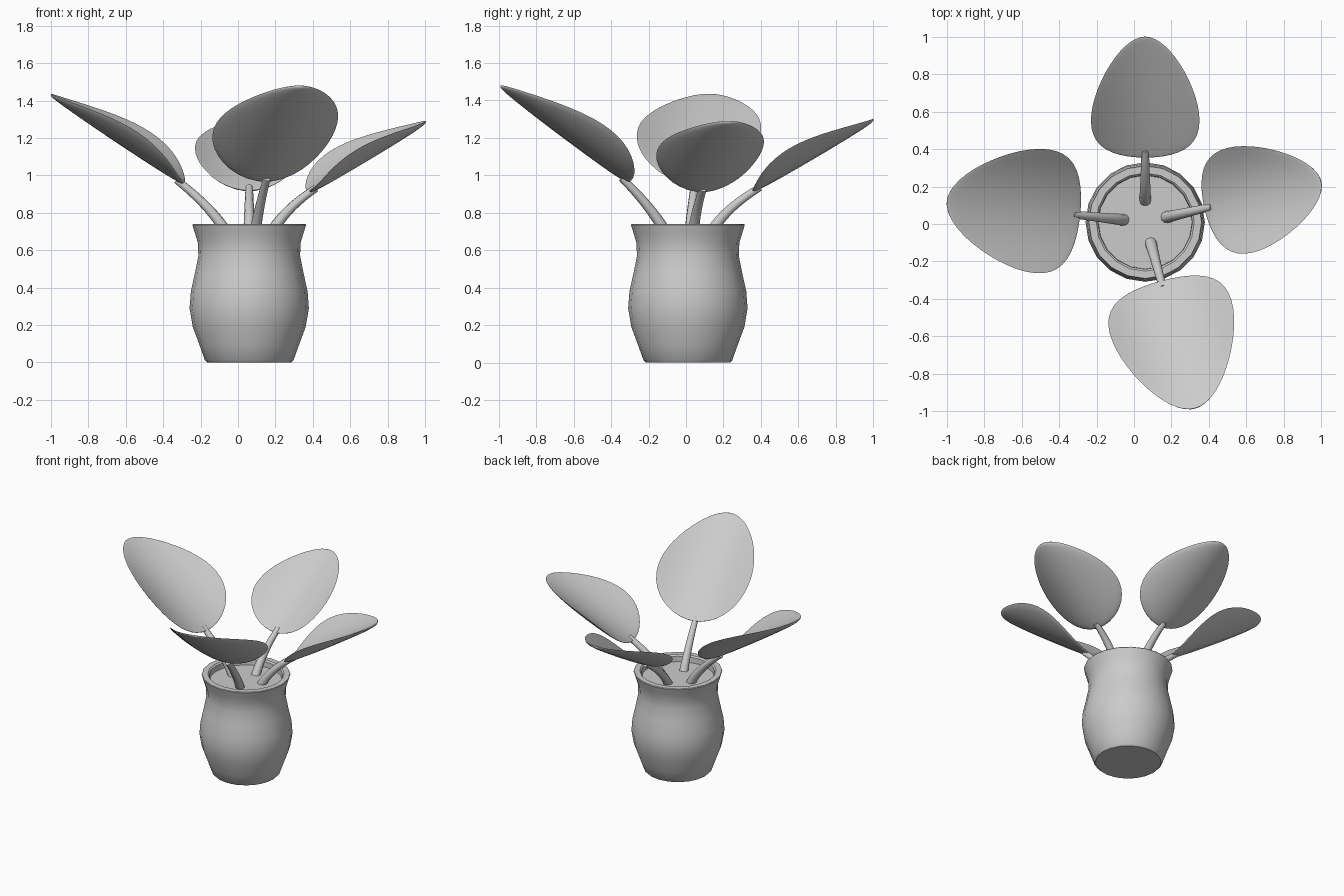
import bpy
import bmesh
import math
from mathutils import Vector, Matrix

cube = bpy.data.objects.get("Cube")
if cube:
    bpy.data.objects.remove(cube, do_unlink=True)

CENTRE = Vector((0.06, 0.01, 0))
SOIL_Z = 0.69

grey = bpy.data.materials.new("plain_grey")
grey.use_nodes = True
colour = (0.6, 0.6, 0.6, 1)
grey.diffuse_color = colour
grey.node_tree.nodes["Principled BSDF"].inputs["Base Color"].default_value = colour


def finish(name, bm, sharp=40):
    bmesh.ops.remove_doubles(bm, verts=bm.verts, dist=0.0005)
    bmesh.ops.recalc_face_normals(bm, faces=bm.faces)
    mesh = bpy.data.meshes.new(name)
    bm.to_mesh(mesh)
    bm.free()
    mesh.materials.append(grey)
    obj = bpy.data.objects.new(name, mesh)
    bpy.context.collection.objects.link(obj)
    bpy.ops.object.select_all(action="DESELECT")
    obj.select_set(True)
    bpy.context.view_layer.objects.active = obj
    bpy.ops.object.shade_smooth_by_angle(angle=math.radians(sharp))
    return obj


def bridge(bm, rings):
    for a, b in zip(rings, rings[1:]):
        for i in range(len(a)):
            j = (i + 1) % len(a)
            bm.faces.new((a[i], a[j], b[j], b[i]))


# Vase: lathed wall with a rim, closed by the bottom and the soil disc
def make_vase(profile, sides=20):
    bm = bmesh.new()
    rings = []
    for r, z in profile:
        ring = []
        for i in range(sides):
            a = math.tau * i / sides
            ring.append(bm.verts.new(CENTRE + Vector((r * math.cos(a), r * math.sin(a), z))))
        rings.append(ring)
    bridge(bm, rings)
    bm.faces.new(rings[0])
    bm.faces.new(rings[-1])
    return finish("vase", bm)


make_vase([(0.225, 0), (0.237, 0.012), (0.265, 0.09), (0.302, 0.19), (0.319, 0.29),
           (0.312, 0.38), (0.29, 0.48), (0.272, 0.57), (0.275, 0.64), (0.29, 0.69),
           (0.304, 0.735), (0.301, 0.74), (0.262, 0.74), (0.252, 0.73), (0.25, SOIL_Z)])


# Leaf: cupped egg-shaped lens; x runs along the leaf, y across it
def make_leaf(name, base, tip, azimuth, along=24, across=12):
    span = tip - base
    length = span.length
    width = 0.375 * length
    x_axis = span.normalized()
    y_axis = Vector((-math.sin(azimuth), math.cos(azimuth), 0))
    z_axis = x_axis.cross(y_axis)
    frame = Matrix((x_axis, y_axis, z_axis)).transposed()
    bm = bmesh.new()
    for thickness in (0.006, -0.022):
        grid = []
        for i in range(along + 1):
            a = math.pi * i / along
            half = width * math.sin(a) * (1 + 0.27 * math.cos(a))
            row = []
            for j in range(across + 1):
                v = math.sin((2 * j / across - 1) * math.pi / 2)
                y = half * v
                z = 0.31 * width * (y / width) ** 2
                z += thickness * math.sqrt(max(0, 1 - v * v)) * math.sqrt(math.sin(a) + 1e-9)
                point = Vector((length * (1 - math.cos(a)) / 2, y, z))
                row.append(bm.verts.new(base + frame @ point))
            grid.append(row)
        for a, b in zip(grid, grid[1:]):
            for j in range(across):
                bm.faces.new((a[j], a[j + 1], b[j + 1], b[j]))
    return finish(name, bm, 60)


# Stem: tapered tube bending outward from the soil to the leaf base
def make_stem(name, start, bend, end, sides=10, steps=10):
    bm = bmesh.new()
    rings = []
    for i in range(steps + 1):
        t = i / steps
        point = start * (1 - t) ** 2 + bend * 2 * t * (1 - t) + end * t * t
        tangent = (bend - start) * (1 - t) + (end - bend) * t
        turn = tangent.to_track_quat("Z", "Y")
        radius = 0.032 - 0.012 * t
        rings.append([bm.verts.new(point + turn @ Vector((
            radius * math.cos(math.tau * k / sides),
            radius * math.sin(math.tau * k / sides), 0))) for k in range(sides)])
    bridge(bm, rings)
    bm.faces.new(rings[0])
    bm.faces.new(rings[-1])
    return finish(name, bm, 50)


# Four plants: azimuth, then reach and height of the leaf base and tip
plants = {
    "back": (90, 0.345, 0.92, 0.99, 1.30),
    "front": (-75, 0.325, 0.97, 1.03, 1.48),
    "right": (174, 0.35, 0.96, 1.065, 1.435),
    "left": (13, 0.325, 0.915, 0.965, 1.29),
}
for side, (degrees, r0, z0, r1, z1) in plants.items():
    azimuth = math.radians(degrees)
    out = Vector((math.cos(azimuth), math.sin(azimuth), 0))

    def at(r, z):
        return CENTRE + out * r + Vector((0, 0, z))

    make_leaf(side + "_leaf", at(r0, z0), at(r1, z1), azimuth)
    make_stem(side + "_stem", at(0.115, SOIL_Z - 0.01), at(0.19, 0.82), at(r0 + 0.04, z0 + 0.015))
